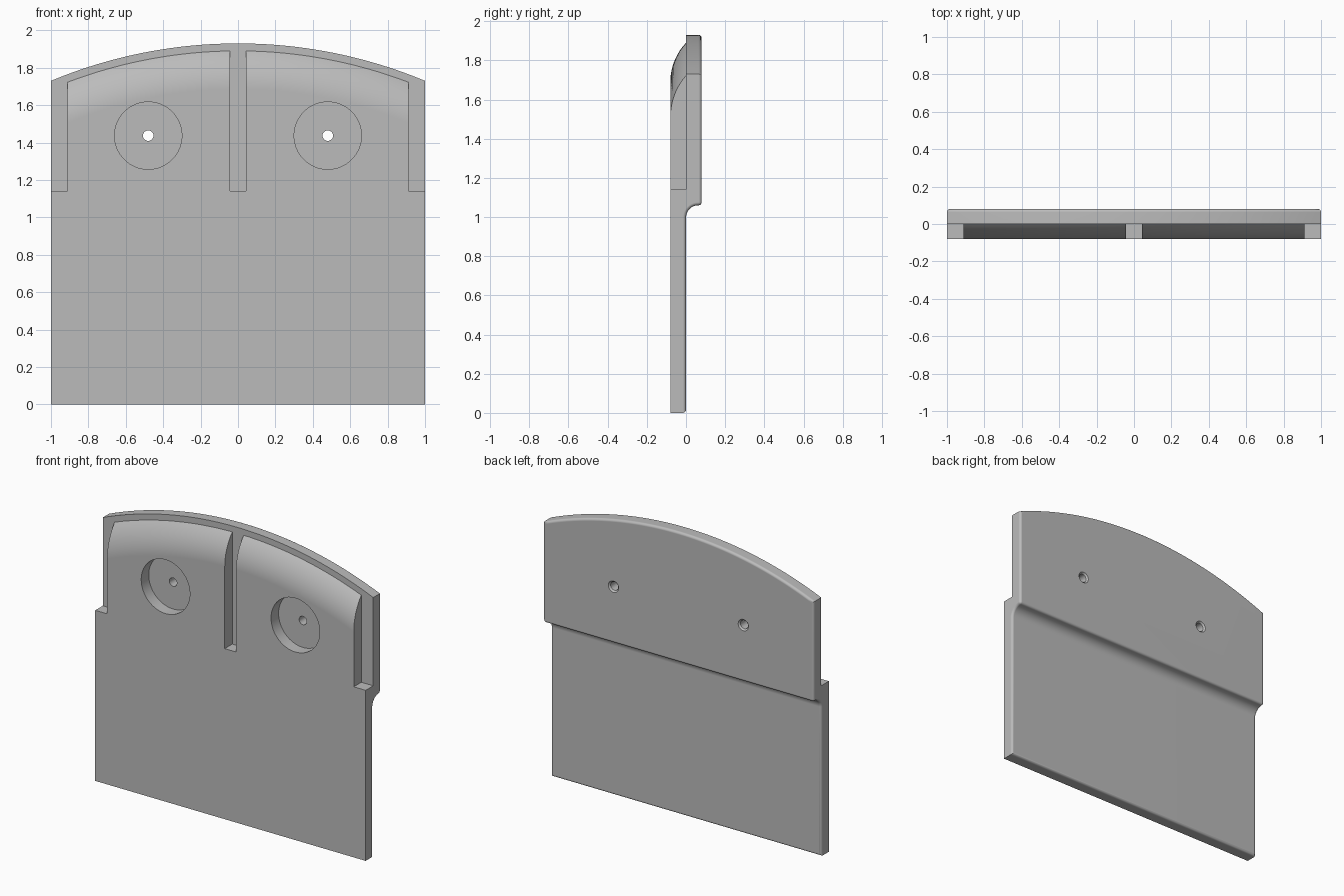
import bpy, bmesh, math
from mathutils import Matrix, Vector

if "Cube" in bpy.data.objects:
    bpy.data.objects.remove(bpy.data.objects["Cube"], do_unlink=True)

HALF, DEPTH = 1.0, 0.08       # half width, thickness of each layer
ARC_Z, ARC_R = -0.67, 2.6     # centre height and radius of the crown
SHELF = 1.14                  # floor height of the front slots

grey = bpy.data.materials.new("plain grey")
grey.use_nodes = True
grey.diffuse_color = (0.5, 0.5, 0.5, 1)
grey.node_tree.nodes["Principled BSDF"].inputs["Base Color"].default_value = (0.5, 0.5, 0.5, 1)


def make_object(name, bm):
    bmesh.ops.recalc_face_normals(bm, faces=bm.faces)
    mesh = bpy.data.meshes.new(name)
    bm.to_mesh(mesh)
    bm.free()
    mesh.materials.append(grey)
    obj = bpy.data.objects.new(name, mesh)
    bpy.context.collection.objects.link(obj)
    return obj


def loft(name, rings):
    """Skin matching closed rings and cap both ends."""
    bm = bmesh.new()
    rows = [[bm.verts.new(p) for p in ring] for ring in rings]
    n = len(rows[0])
    for a, b in zip(rows, rows[1:]):
        for i in range(n):
            j = (i + 1) % n
            bm.faces.new((a[i], a[j], b[j], b[i]))
    bm.faces.new(rows[0])
    bm.faces.new(rows[-1])
    return make_object(name, bm)


def box(name, low, high):
    bm = bmesh.new()
    bmesh.ops.create_cube(bm, size=1)
    low, high = Vector(low), Vector(high)
    size = Matrix.Diagonal((*(high - low), 1))
    bm.transform(Matrix.Translation((low + high) / 2) @ size)
    return make_object(name, bm)


def cone(name, x, z, y0, y1, r0, r1):
    """Round cutter along y."""
    bm = bmesh.new()
    bmesh.ops.create_cone(bm, cap_ends=True, segments=64, radius1=r0, radius2=r1, depth=y1 - y0)
    bm.transform(Matrix.Translation((x, (y0 + y1) / 2, z)) @ Matrix.Rotation(-math.pi / 2, 4, "X"))
    return make_object(name, bm)


def cut(obj, cutter):
    cutter.hide_render = True
    mod = obj.modifiers.new("cut", "BOOLEAN")
    mod.operation, mod.solver, mod.object = "DIFFERENCE", "EXACT", cutter
    bpy.context.view_layer.objects.active = obj
    bpy.ops.object.modifier_apply(modifier=mod.name)
    bpy.data.objects.remove(cutter, do_unlink=True)


# Arched slab
STEPS = 56
span = math.asin(HALF / ARC_R)
angles = [span - 2 * span * i / STEPS for i in range(STEPS + 1)]
outline = [(-HALF, 0), (HALF, 0)]
outline += [(ARC_R * math.sin(a), ARC_Z + ARC_R * math.cos(a)) for a in angles]
panel = loft("arched_panel", [[(x, y, z) for x, z in outline] for y in (-DEPTH, DEPTH)])

# Lower back recess with a cove under the lip
COVE, LIP = 0.063, 1.06
recess = [(0.3, -0.2), (0.3, LIP)]
for i in range(11):
    t = math.pi / 2 * i / 10
    recess.append((COVE * (1 - math.sin(t)), LIP - COVE * (1 - math.cos(t))))
recess.append((0, -0.2))
cut(panel, loft("recess_cutter", [[(x, y, z) for y, z in recess] for x in (-1.3, 1.3)]))

# Rounded back rim, following the recess
bm = bmesh.new()
bm.from_mesh(panel.data)
bmesh.ops.remove_doubles(bm, verts=bm.verts, dist=0.0001)
rim = [e for e in bm.edges
       if min(v.co.y for v in e.verts) > -DEPTH / 2 and e.calc_face_angle(0) > 0.5]
bmesh.ops.bevel(bm, geom=rim, offset=0.016, offset_type="OFFSET", segments=5,
                profile=0.5, affect="EDGES", clamp_overlap=False)
bm.to_mesh(panel.data)
bm.free()

# Curved shoulder swept along the crown on the front
BASE, TOP, ROUND = 2.36, 2.9, 0.29
end = math.acos((ROUND - DEPTH) / ROUND)
shoulder = [(-0.12, TOP), (-0.12, BASE)]
for i in range(13):
    t = end * i / 12
    shoulder.append((ROUND - DEPTH - ROUND * math.cos(t), BASE + ROUND * math.sin(t)))
shoulder.append((0, TOP))
sweep = [-0.5 + i / 64 for i in range(65)]
cut(panel, loft("shoulder_cutter", [
    [(r * math.sin(a), y, ARC_Z + r * math.cos(a)) for y, r in shoulder] for a in sweep]))

# Front slots: both sides and the middle
for x0, x1 in ((-1.2, -0.912), (-0.042, 0.042), (0.912, 1.2)):
    cut(panel, box("slot_cutter", (x0, -0.2, SHELF), (x1, 0, 2.2)))

# Round pockets with through holes, countersunk at the back
for x in (-0.48, 0.48):
    cut(panel, cone("pocket_cutter", x, 1.437, -0.2, 0, 0.18, 0.18))
    cut(panel, cone("hole_cutter", x, 1.437, -0.05, 0.2, 0.028, 0.028))
    cut(panel, cone("countersink_cutter", x, 1.437, 0.07, 0.09, 0.028, 0.048))

# Smooth curves, crisp edges
bpy.ops.object.select_all(action="DESELECT")
panel.select_set(True)
bpy.context.view_layer.objects.active = panel
bpy.ops.object.shade_smooth_by_angle(angle=math.radians(30))
weighted = panel.modifiers.new("even_shading", "WEIGHTED_NORMAL")
weighted.keep_sharp = True
